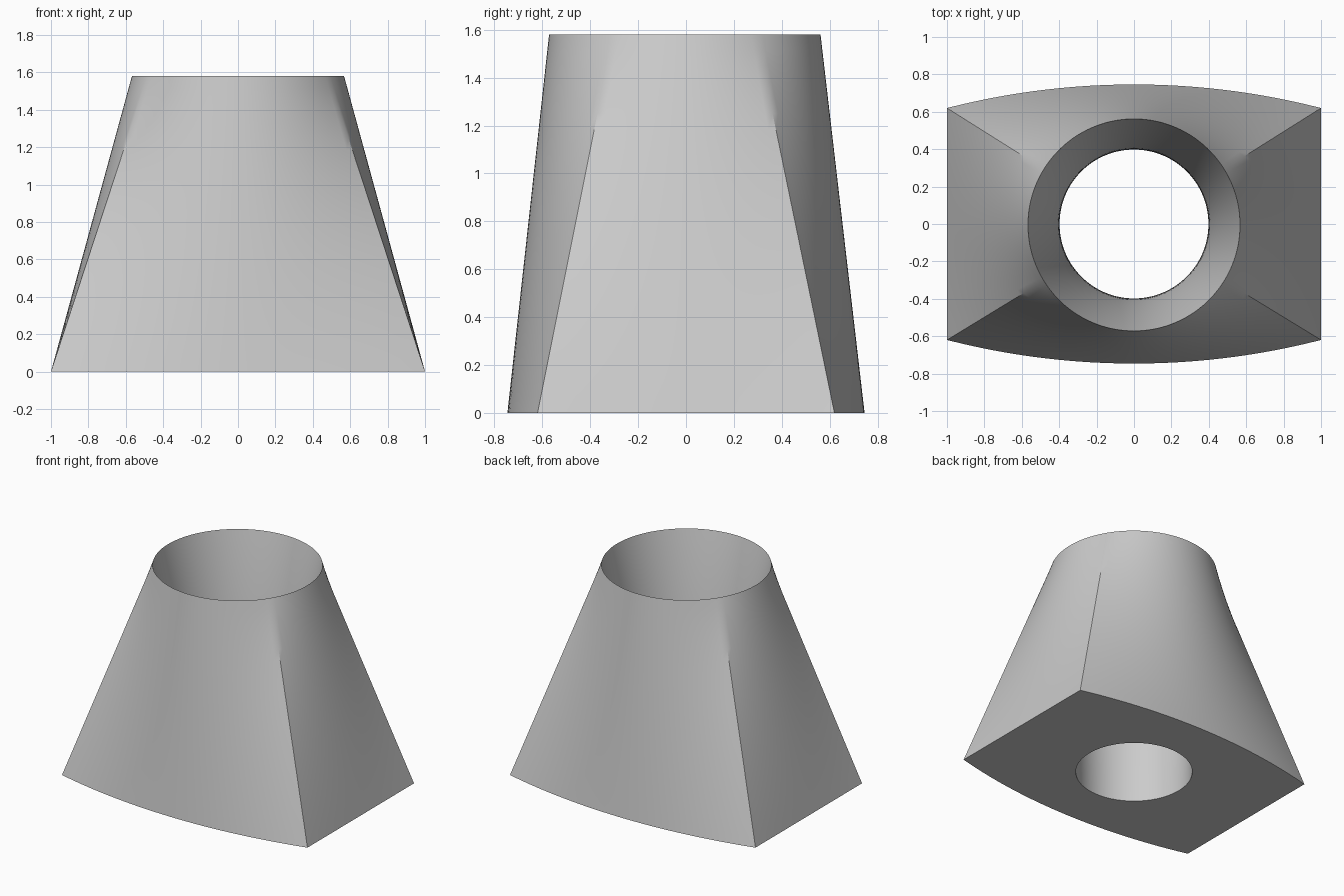
import bpy, bmesh, math
from mathutils import Vector

cube = bpy.data.objects.get("Cube")
if cube:
    bpy.data.objects.remove(cube)

HEIGHT = 1.58
CORNER_Y, BULGE_Y = 0.62, 0.746       # half depth at the corners and mid-side
TOP_R, HOLE_R = 0.567, 0.398
RIM_Y = -0.005
LEVELS = 24

# One grey for the whole solid
grey = bpy.data.materials.new("light grey")
grey.use_nodes = True
grey.diffuse_color = (0.6, 0.6, 0.6, 1)
grey.node_tree.nodes["Principled BSDF"].inputs["Base Color"].default_value = (0.6, 0.6, 0.6, 1)

# Angles shared by all rings, with a point exactly on each base corner
corner = math.atan2(CORNER_Y, 1)
stops = [-corner, corner, math.pi - corner, math.pi + corner, 2 * math.pi - corner]
angles = []
for start, end, steps in zip(stops, stops[1:], (24, 40, 24, 40)):
    angles += [start + (end - start) * i / steps for i in range(steps)]

sagitta = BULGE_Y - CORNER_Y
ARC_R = (1 + sagitta ** 2) / (2 * sagitta)


def base_point(a):
    """Base outline: straight left and right sides, bowed front and back."""
    c, s = math.cos(a), math.sin(a)
    if abs(s) <= abs(c) * CORNER_Y + 1e-6:
        r = 1 / abs(c)
    else:
        d = ARC_R - BULGE_Y
        b = abs(s) * d
        r = -b + math.sqrt(b * b + ARC_R ** 2 - d * d)
    return Vector((r * c, r * s, 0))


def circle_point(a, r, t):
    """Point on a round section at the height fraction t."""
    return Vector((r * math.cos(a), r * math.sin(a) + RIM_Y * t, HEIGHT * t))


bm = bmesh.new()


def add_ring(points):
    return [bm.verts.new(p) for p in points]


# Outer wall: square-to-round loft, base to rim
rings = []
for k in range(LEVELS + 1):
    t = k / LEVELS
    rings.append(add_ring(base_point(a).lerp(circle_point(a, TOP_R, 1), t) for a in angles))

# Bore: flared at the rim, easing to a straight hole at the base
for k in range(LEVELS - 1, -1, -1):
    t = k / LEVELS
    r = HOLE_R + (TOP_R - HOLE_R) * t ** 2
    rings.append(add_ring(circle_point(a, r, t) for a in angles))

# Skin the rings; the last pair closes the flat underside
n = len(angles)
for lower, upper in zip(rings, rings[1:] + rings[:1]):
    for i in range(n):
        j = (i + 1) % n
        bm.faces.new((lower[i], lower[j], upper[j], upper[i]))
bmesh.ops.recalc_face_normals(bm, faces=bm.faces)

mesh = bpy.data.meshes.new("tapered_funnel_body")
bm.to_mesh(mesh)
bm.free()
mesh.materials.append(grey)
body = bpy.data.objects.new("tapered_funnel_body", mesh)
bpy.context.collection.objects.link(body)

# Smooth walls with crisp rim, base and lower corner edges
bpy.ops.object.select_all(action='DESELECT')
body.select_set(True)
bpy.context.view_layer.objects.active = body
bpy.ops.object.shade_smooth_by_angle(angle=math.radians(30))
